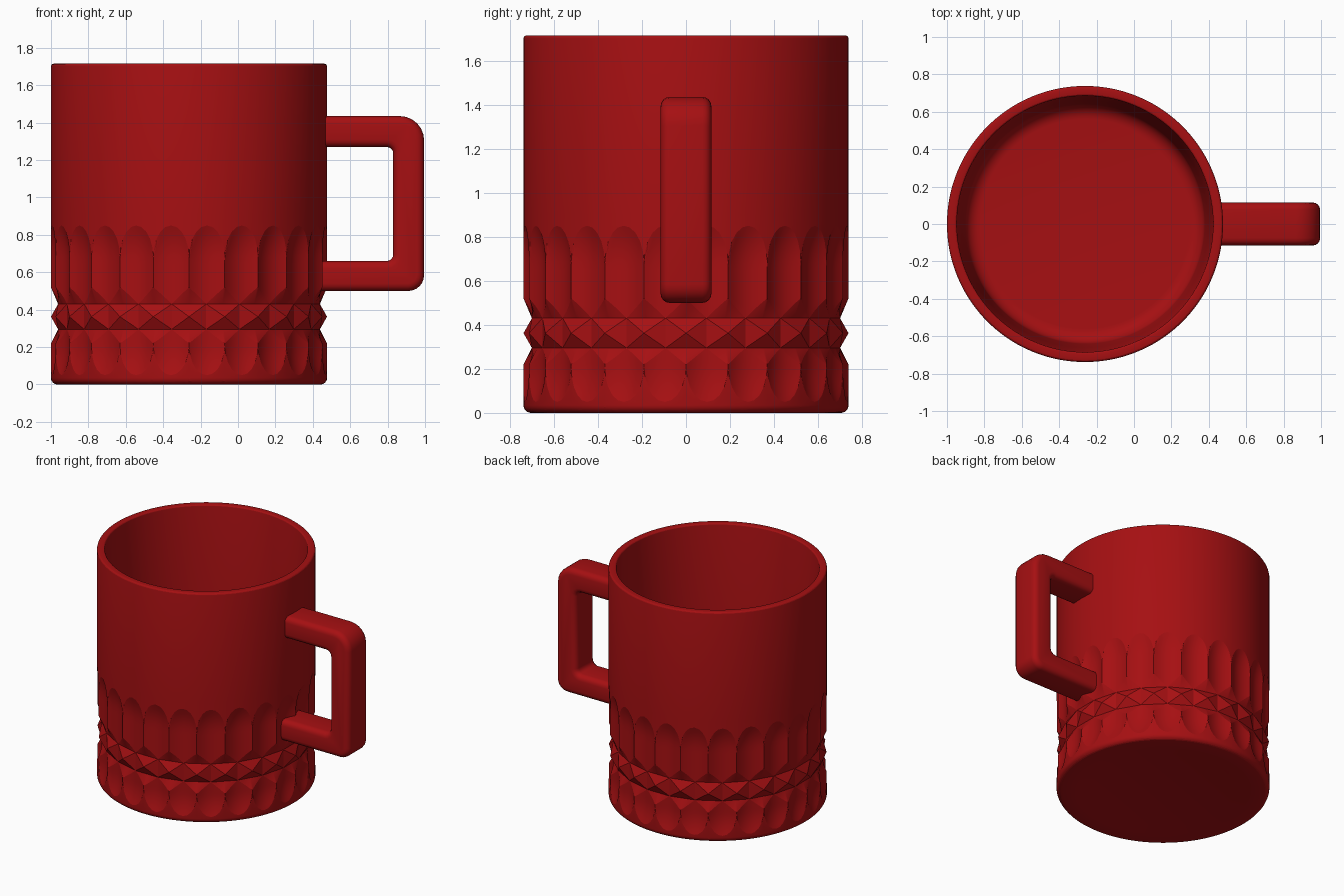
import bpy, bmesh
from math import sin, cos, pi, sqrt, radians
from mathutils import Vector

cube = bpy.data.objects.get("Cube")
if cube:
    bpy.data.objects.remove(cube, do_unlink=True)

red = bpy.data.materials.new("glossy_red")
red.use_nodes = True
colour = (0.38, 0.005, 0.006, 1)
red.diffuse_color = colour
red.node_tree.nodes["Principled BSDF"].inputs["Base Color"].default_value = colour

CENTRE_X = -0.262
RADIUS = 0.738
FLUTES = 24
HALF = pi / FLUTES
STEPS = 5            # columns per half flute
DEPTH = 0.032
NOTCH_LOW, NOTCH_HIGH = 0.295, 0.43


def finish(bm, name, angle):
    bmesh.ops.remove_doubles(bm, verts=bm.verts, dist=0.0002)
    bmesh.ops.recalc_face_normals(bm, faces=bm.faces)
    mesh = bpy.data.meshes.new(name)
    bm.to_mesh(mesh)
    bm.free()
    mesh.materials.append(red)
    obj = bpy.data.objects.new(name, mesh)
    bpy.context.collection.objects.link(obj)
    bpy.ops.object.select_all(action='DESELECT')
    obj.select_set(True)
    bpy.context.view_layer.objects.active = obj
    bpy.ops.object.shade_smooth_by_angle(angle=radians(angle))
    return obj


def polar(angle, r, z):
    return Vector((CENTRE_X + r * cos(angle), r * sin(angle), z))


def arc(cx, cy, r, start, end, n=6):
    return [(cx + r * cos(radians(start + (end - start) * i / n)),
             cy + r * sin(radians(start + (end - start) * i / n))) for i in range(n + 1)]


# Plain turned parts of the profile, as (radius, height)
base = [(0, 0.015), (0.5, 0.015), (0.6, 0)] + arc(RADIUS - 0.035, 0.035, 0.035, -90, 0)
rim = arc(RADIUS - 0.015, 1.7, 0.015, 0, 90, 4) + arc(0.697, 1.703, 0.012, 90, 180, 4)
inside = [(0.66, 0.7)] + arc(0.56, 0.2, 0.08, 0, -90, 8) + [(0, 0.12)]


def column(valley, t):
    """Points up one column; t runs -1..1 from ridge to ridge."""
    w = abs(t)
    angle = valley + HALF * t
    ridge = valley + (HALF if t > 0 else -HALF)
    scoop = sqrt(max(0, 1 - w * w))

    def flute(z, v):
        return polar(angle, RADIUS - DEPTH * max(0, 1 - w * w - v * v), z)

    pts = [polar(angle, r, z) for r, z in base]
    # Lower flutes, rounded at the bottom and pointed at the top
    z0, z1 = 0.21 - 0.16 * scoop, NOTCH_LOW - 0.075 * w
    for i in range(9):
        z = z0 + (z1 - z0) * i / 8
        pts.append(flute(z, max(0, (0.21 - z) / 0.16)))
    # Faceted band of four-sided studs between two notches
    low = polar(valley, RADIUS - DEPTH, NOTCH_LOW)
    high = polar(valley, RADIUS - DEPTH, NOTCH_HIGH)
    low_end = polar(2 * ridge - valley, RADIUS - DEPTH, NOTCH_LOW)
    high_end = polar(2 * ridge - valley, RADIUS - DEPTH, NOTCH_HIGH)
    peak = polar(ridge, RADIUS, (NOTCH_LOW + NOTCH_HIGH) / 2)
    pts += [low.lerp(low_end, w / 2), low.lerp(peak, w),
            high.lerp(peak, w), high.lerp(high_end, w / 2)]
    # Upper flutes, pointed at the bottom and arched at the top
    z0, z1 = NOTCH_HIGH + 0.09 * w, 0.68 + 0.17 * scoop
    for i in range(11):
        z = z0 + (z1 - z0) * i / 10
        pts.append(flute(z, max(0, (z - 0.68) / 0.17)))
    pts.append(polar(angle, RADIUS, 0.9))
    return pts + [polar(angle, r, z) for r, z in rim + inside]


# Mug body
bm = bmesh.new()
columns = []
for i in range(FLUTES):
    for k in range(-STEPS, STEPS):
        pts = column((2 * i + 1) * HALF, sin(k / STEPS * pi / 2))
        columns.append([bm.verts.new(p) for p in pts])
for a, b in zip(columns, columns[1:] + columns[:1]):
    for j in range(len(a) - 1):
        # Split along the diagonal so the cut facets stay crisp
        bm.faces.new((a[j], b[j], b[j + 1]))
        bm.faces.new((a[j], b[j + 1], a[j + 1]))
bmesh.ops.dissolve_degenerate(bm, dist=0.0002, edges=bm.edges)
finish(bm, "mug_body", 15)

# Handle: side outline given thickness, with rounded long edges
END_X = 0.435
outline = [(END_X, 1.435)] + arc(0.865, 1.305, 0.13, 90, 0)
outline += arc(0.91, 0.585, 0.085, 0, -90) + [(END_X, 0.5), (END_X, 0.66)]
outline += arc(0.795, 0.695, 0.035, -90, 0, 4) + arc(0.795, 1.235, 0.035, 0, 90, 4)
outline += [(END_X, 1.27)]
bm = bmesh.new()
face = bm.faces.new([bm.verts.new((x, -0.115, z)) for x, z in outline])
extruded = bmesh.ops.extrude_face_region(bm, geom=[face])
bmesh.ops.translate(bm, vec=(0, 0.23, 0),
                    verts=[g for g in extruded["geom"] if isinstance(g, bmesh.types.BMVert)])
long_edges = [e for e in bm.edges
              if abs(e.verts[0].co.y - e.verts[1].co.y) < 0.01
              and max(v.co.x for v in e.verts) > END_X + 0.01]
bmesh.ops.bevel(bm, geom=long_edges, offset=0.04, segments=4, profile=0.5, affect='EDGES')
finish(bm, "handle", 35)
